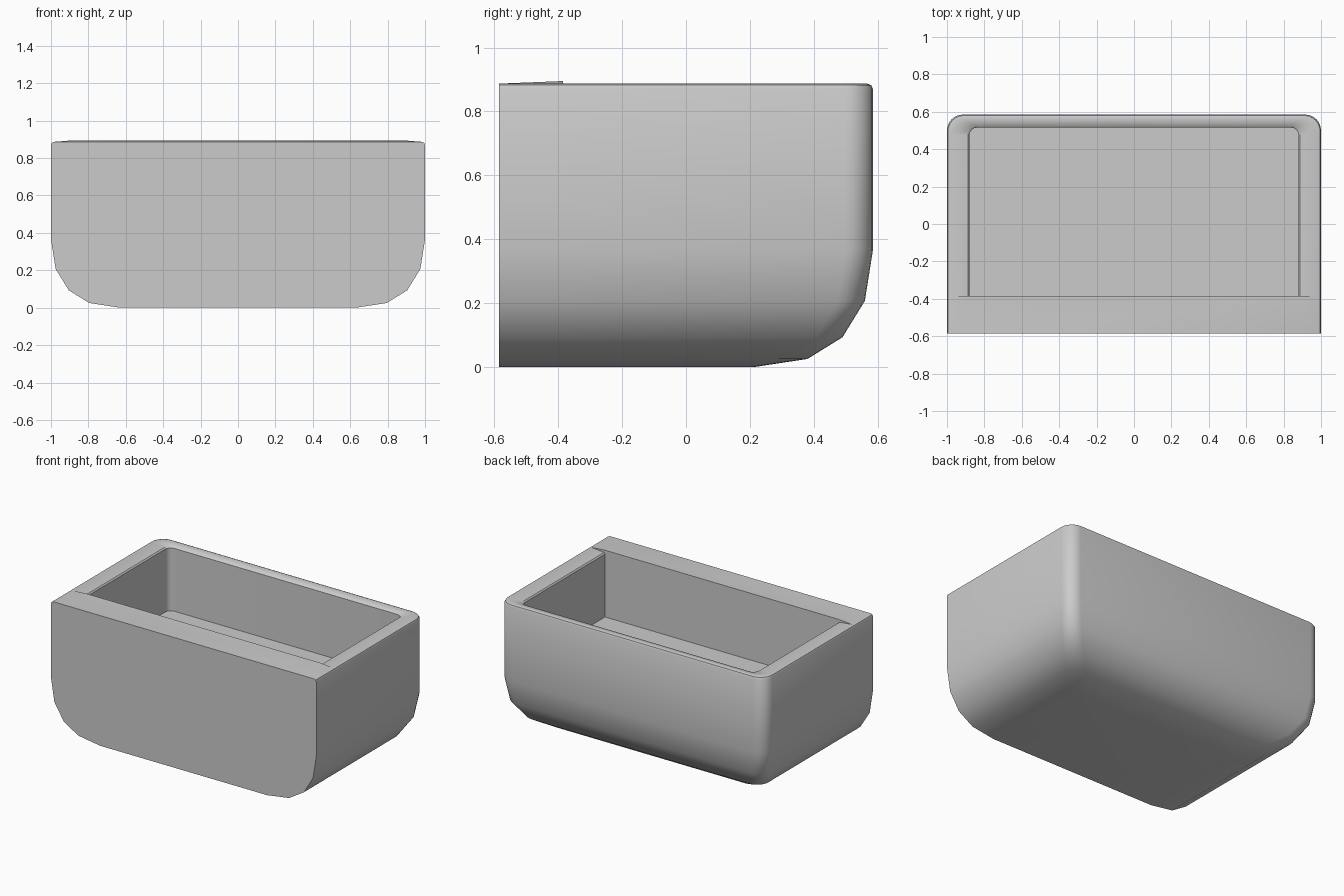
import bpy, bmesh
from math import sin, cos, pi, radians

if "Cube" in bpy.data.objects:
    bpy.data.objects.remove(bpy.data.objects["Cube"])

FRONT, BACK, LIP = -0.585, 0.585, -0.385   # front face, back face, inner edge of front ledge
SEG = 6


def outline(half, back, r, z):
    """Left side, rounded back corners, right side; open towards the front."""
    pts = [(-half, LIP, z)]
    for i in range(SEG + 1):
        a = pi - i * pi / 2 / SEG
        pts.append((-half + r + r * cos(a), back - r + r * sin(a), z))
    return pts + [(-x, y, z) for x, y, z in reversed(pts)]


def skin(bm, lower, upper, flip=False):
    """Join two rows of vertices with quads."""
    for i in range(len(lower) - 1):
        q = [lower[i], upper[i], upper[i + 1], lower[i + 1]]
        bm.faces.new(q[::-1] if flip else q)


bm = bmesh.new()

# Outer shell: (inset, height) from the floor up to the rim
profile = [(0.37, 0), (0.205, 0.025), (0.095, 0.093), (0.025, 0.207),
           (0, 0.365), (0, 0.87), (0.005, 0.882), (0.018, 0.887)]
rows = []
for inset, z in profile:
    h = 1 - inset
    pts = [(-h, FRONT, z)] + outline(h, BACK - inset, 0.085, z) + [(h, FRONT, z)]
    rows.append([bm.verts.new(p) for p in pts])
for a, b in zip(rows, rows[1:]):
    skin(bm, a, b)
bm.faces.new(rows[0])
bm.faces.new([r[0] for r in rows] + [r[-1] for r in reversed(rows)])

# Rim dipping towards the opening, then cavity walls and floor
top = rows[-1]
inner = [[bm.verts.new(p) for p in outline(*args)] for args in (
    (0.888, 0.523, 0.045, 0.877), (0.88, 0.515, 0.04, 0.868), (0.88, 0.515, 0.04, 0.44))]
skin(bm, top[1:-1], inner[0])
skin(bm, inner[0], inner[1])
skin(bm, inner[1], inner[2])
bm.faces.new(inner[2])

# Front ledge, slightly raised at its inner edge
left, right = [bm.verts.new((x, LIP, 0.895)) for x in (-0.88, 0.88)]
bm.faces.new([top[0], top[-1], right, left])
for side, peak, i, o in ((0, left, 0, 1), (-1, right, -1, -2)):
    bm.faces.new([top[side], peak, top[o]])
    bm.faces.new([top[o], peak, inner[1][i], inner[0][i]])
bm.faces.new([left, right, inner[1][-1], inner[2][-1], inner[2][0], inner[1][0]])

bmesh.ops.recalc_face_normals(bm, faces=bm.faces)
mesh = bpy.data.meshes.new("basin")
bm.to_mesh(mesh)
bm.free()
obj = bpy.data.objects.new("basin", mesh)
bpy.context.collection.objects.link(obj)
bpy.context.view_layer.objects.active = obj
obj.select_set(True)
bpy.ops.object.shade_smooth_by_angle(angle=radians(40))
